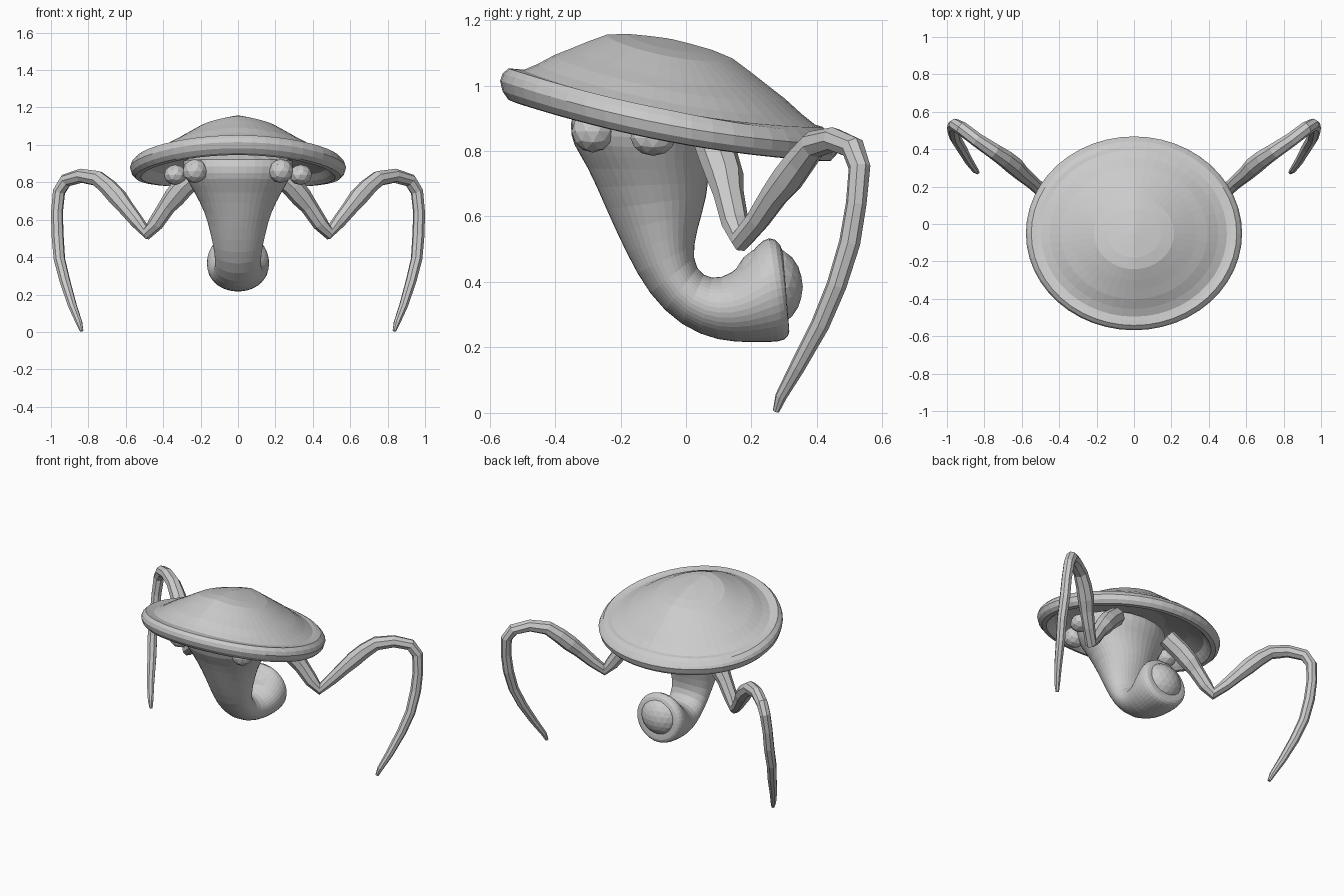
import bpy, bmesh
from math import sin, cos, pi
from mathutils import Vector

if "Cube" in bpy.data.objects:
    bpy.data.objects.remove(bpy.data.objects["Cube"])


def loft(name, rings, subdiv=0):
    """Skin a list of equal-length closed rings, capping both ends."""
    bm = bmesh.new()
    vr = [[bm.verts.new(p) for p in r] for r in rings]
    n = len(vr[0])
    for a, b in zip(vr, vr[1:]):
        for i in range(n):
            j = (i + 1) % n
            bm.faces.new((a[i], a[j], b[j], b[i]))
    for r in (vr[0], vr[-1]):
        bm.faces.new(r)
    bmesh.ops.recalc_face_normals(bm, faces=bm.faces)
    me = bpy.data.meshes.new(name)
    bm.to_mesh(me)
    bm.free()
    ob = bpy.data.objects.new(name, me)
    bpy.context.collection.objects.link(ob)
    if subdiv:
        m = ob.modifiers.new("round", 'SUBSURF')
        m.levels = m.render_levels = subdiv
    return ob


def tube(name, path, side=1, n=8):
    """Tapered limb through (x, y, z, radius) points."""
    pts = [Vector((side * x, y, z)) for x, y, z, _ in path]
    rings, u = [], None
    for i, p in enumerate(pts):
        d1 = (p - pts[max(i - 1, 0)]).normalized()
        d2 = (pts[min(i + 1, len(pts) - 1)] - p).normalized()
        t = (d1 + d2).normalized()
        u = u or t.orthogonal()
        u = (u - t * u.dot(t)).normalized()
        v = t.cross(u)
        r = path[i][3]
        rings.append([p + r * (u * cos(2 * pi * k / n) + v * sin(2 * pi * k / n))
                      for k in range(n)])
    return loft(name, rings)


def ball(name, loc, scale, subdiv=2):
    bpy.ops.mesh.primitive_ico_sphere_add(subdivisions=subdiv, radius=1, location=loc)
    ob = bpy.context.object
    ob.name = name
    ob.scale = scale


def rim_height(y):
    """Height of the tilted, slightly curved rim plane."""
    return 0.87 - 0.175 * y + 0.14 * y * y


# Mushroom-like cap: (radius fraction, height above rim), top to hollow underside
profile = [(0.01, .264), (.12, .26), (.25, .252), (.37, .235), (.48, .20), (.58, .165),
           (.68, .13), (.78, .087), (.86, .057), (.90, .053), (.95, .046), (.985, .025),
           (1, 0), (.985, -.03), (.95, -.05), (.90, -.052), (.86, -.03), (.82, .0),
           (.65, .05), (.4, .10), (.01, .12)]
N = 48
rings = []
for i, (r, h) in enumerate(profile):
    ring = []
    for k in range(N):
        a = 2 * pi * k / N
        y = -0.05 + 0.518 * r * sin(a)
        # the dome falls away faster to the sides; the lip fades out at the back
        drop = 0.11 * abs(cos(a)) * r * (1 - r) if i < 10 else 0
        if 9 < i < 12:
            drop += 0.014 * max(0, sin(a))
        ring.append((0.578 * r * cos(a), y, rim_height(y) + h - drop))
    rings.append(ring)
loft("cap", rings)

# Curled body: front/outer point, back/inner point (y, z), half width in x
sections = [(-.34, .97, .12, .96, .31), (-.36, .88, .11, .86, .30),
            (-.35, .82, .08, .80, .275), (-.305, .76, .07, .74, .238),
            (-.245, .62, .07, .67, .18), (-.185, .49, .033, .555, .147),
            (-.115, .36, .018, .47, .125), (-.015, .262, .05, .415, .122),
            (.10, .217, .11, .41, .137), (.20, .214, .17, .45, .162),
            (.265, .214, .215, .515, .17), (.305, .218, .255, .545, .168),
            (.32, .245, .29, .52, .15), (.31, .28, .30, .48, .12)]
rings = []
for y0, z0, y1, z1, w in sections:
    c = Vector((0, (y0 + y1) / 2, (z0 + z1) / 2))
    h = Vector((0, y1 - y0, z1 - z0)) / 2
    rings.append([c + h * cos(2 * pi * k / 20) + Vector((w * sin(2 * pi * k / 20), 0, 0))
                  for k in range(20)])
loft("curled_body", rings, 1)

# Round bulb set in the end of the tail
ball("tail_bulb", (0, .25, .385), (.135, .107, .125), 3)

# Legs, eyes and stubs, one of each per side
leg = [(.20, .07, .86, .058), (.29, .10, .78, .060), (.34, .12, .72, .057),
       (.38, .13, .67, .047), (.44, .15, .58, .042), (.485, .17, .53, .037),
       (.54, .22, .59, .037), (.60, .27, .665, .043), (.64, .31, .715, .050),
       (.69, .35, .77, .048), (.75, .39, .82, .043), (.84, .45, .835, .038),
       (.92, .51, .81, .037), (.957, .53, .75, .034), (.968, .52, .64, .032),
       (.965, .50, .52, .033), (.955, .46, .39, .031), (.925, .41, .27, .029),
       (.885, .34, .14, .024), (.85, .29, .05, .018), (.836, .275, .005, .010)]
for side, label in ((-1, "left"), (1, "right")):
    tube(label + "_leg", leg, side)
    ball(label + "_eye", (side * .23, -.285, .86), (.067, .065, .065))
    ball(label + "_stub", (side * .335, -.10, .84), (.062, .07, .055))
